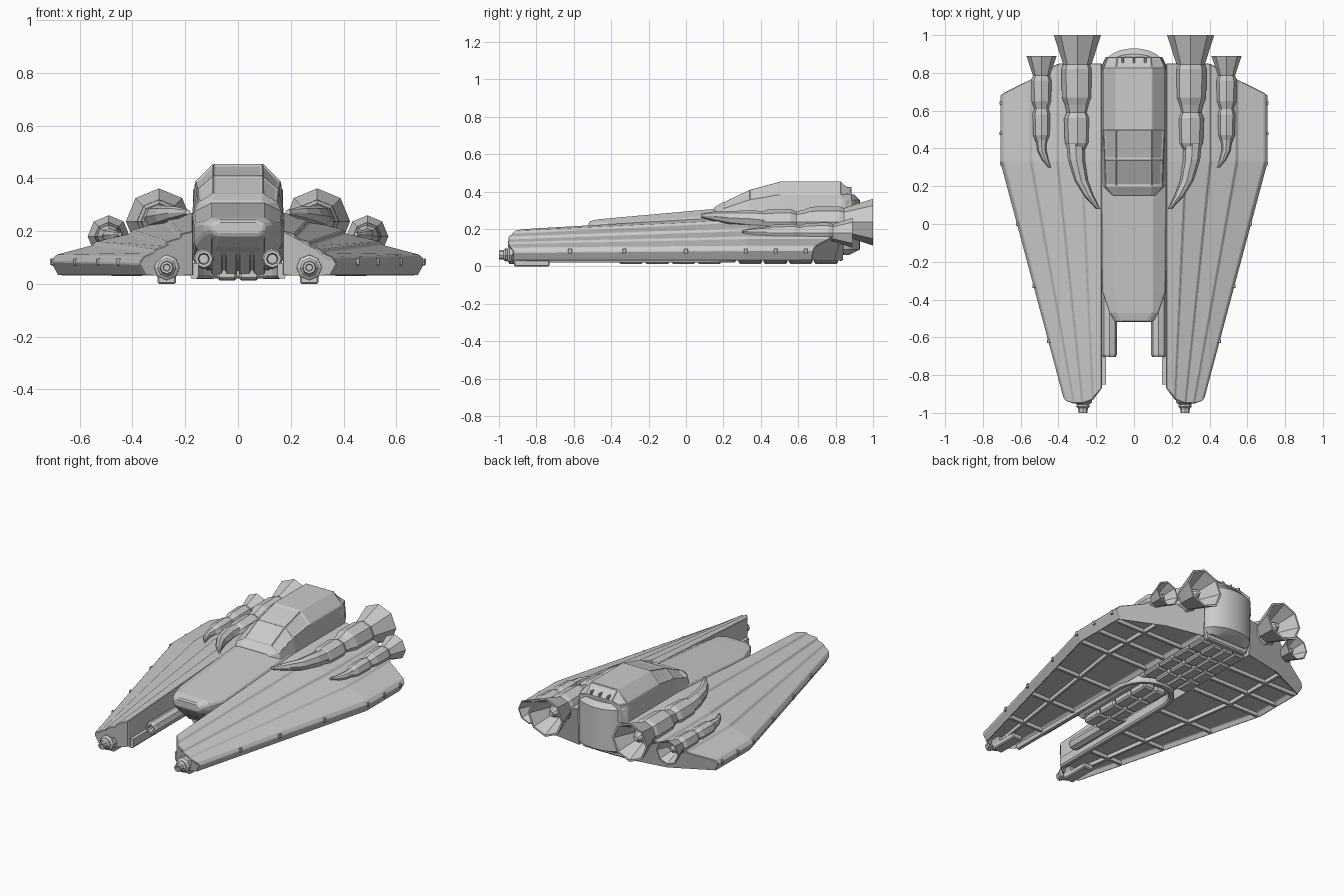
import bpy, bmesh, math

if "Cube" in bpy.data.objects:
    bpy.data.objects.remove(bpy.data.objects["Cube"])


def finish(name, bm, mirror=False, bevel=0.0):
    bmesh.ops.recalc_face_normals(bm, faces=bm.faces[:])
    me = bpy.data.meshes.new(name)
    bm.to_mesh(me)
    bm.free()
    ob = bpy.data.objects.new(name, me)
    bpy.context.collection.objects.link(ob)
    if mirror:
        ob.modifiers.new("mirror", 'MIRROR')
    if bevel:
        b = ob.modifiers.new("bevel", 'BEVEL')
        b.width, b.segments, b.limit_method = bevel, 1, 'ANGLE'
    return ob


def loft_bm(rings):
    """Skin closed rings of 3D points and cap both ends."""
    bm = bmesh.new()
    vs = [[bm.verts.new(p) for p in r] for r in rings]
    n = len(rings[0])
    for a, b in zip(vs, vs[1:]):
        for i in range(n):
            bm.faces.new((a[i], a[(i + 1) % n], b[(i + 1) % n], b[i]))
    bm.faces.new(vs[0])
    bm.faces.new(vs[-1][::-1])
    bmesh.ops.recalc_face_normals(bm, faces=bm.faces[:])
    return bm


def symmetric(y, half):
    return [(x, y, z) for x, z in half] + [(-x, y, z) for x, z in half[::-1]]


def tube(name, pts, n=8):
    """Mirrored skin of n-sided rings (x, y, z, radius) running along y."""
    rings = [[(x + r * math.sin(2 * math.pi * i / n), y, z + r * math.cos(2 * math.pi * i / n))
              for i in range(n)] for x, y, z, r in pts]
    return finish(name, loft_bm(rings), True)


def box(name, x0, x1, y0, y1, z0, z1, mirror=False, bevel=0.0):
    rings = [[(x0, y, z0), (x1, y, z0), (x1, y, z1), (x0, y, z1)] for y in (y0, y1)]
    return finish(name, loft_bm(rings), mirror, bevel)


# Wing: each line of the section runs from the tip (x, y, z) to the tail (x, y, z)
lines = [
    (.17, -.87, .03, .17, .84, .03), (.17, -.87, .20, .17, .85, .27),
    (.215, -.92, .19, .27, .85, .25), (.22, -.93, .175, .28, .85, .237),
    (.27, -.95, .16, .40, .85, .205), (.275, -.95, .145, .41, .845, .19),
    (.315, -.95, .13, .54, .775, .16), (.32, -.95, .12, .55, .765, .147),
    (.36, -.94, .10, .69, .695, .11), (.375, -.92, .075, .71, .68, .085),
    (.35, -.92, .03, .68, .67, .03), (.27, -.94, .03, .42, .79, .03)]
bm = loft_bm([[l[:3] for l in lines],
              [(l[3], .33, l[5]) for l in lines],
              [l[3:] for l in lines]])
under = [f for f in bm.faces if f.normal.z < -.9]
bmesh.ops.inset_region(bm, faces=under, thickness=.022, depth=-.025)
finish("wing", bm, True, .004)

# Ribs below the wing and small clips on its edge
for y in (-.62, -.33, 0, .32, .48, .64):
    xo = min(.35 + (y + .92) * .264, .68)
    box("wing_rib", .18, xo - .01, y - .008, y + .008, .032, .065, True)
    box("edge_clip", xo, xo + .032, y - .01, y + .01, .07, .097, True, .003)
rib = [[(x + dx, y, z) for dx, z in ((-.008, .032), (.008, .032), (.008, .065), (-.008, .065))]
       for x, y in ((.28, -.88), (.46, .33), (.46, .76))]
finish("long_rib", loft_bm(rib), True)

# Main hull with undercut nose: y, top width, top z, side width, upper z, lower z, belly width, belly z
hull = [(-.52, .07, .24, .10, .225, .20, .08, .185),
        (-.47, .10, .252, .13, .232, .19, .09, .14),
        (-.36, .10, .262, .167, .228, .15, .10, .05),
        (.20, .10, .312, .172, .27, .10, .12, .05),
        (.84, .10, .31, .172, .27, .10, .15, .03)]
finish("hull", loft_bm([symmetric(y, [(a, b), (c, d), (c, e), (f, g)])
                        for y, a, b, c, d, e, f, g in hull]), False, .008)

# Cabin with sunken window panes at front and rear
cabin = [(.15, .09, .315, .11, .305, .12, .27), (.20, .095, .345, .15, .312, .172, .25),
         (.34, .095, .412, .155, .36, .175, .25), (.50, .095, .455, .163, .387, .175, .25),
         (.83, .095, .455, .163, .387, .175, .25), (.885, .09, .405, .14, .39, .15, .28)]
bm = loft_bm([symmetric(y, [(a, b), (c, d), (e, f)]) for y, a, b, c, d, e, f in cabin])
panes = []
for f in bm.faces:
    c = f.calc_center_median()
    if f.normal.z > .2 and (.2 < c.y < .5 or c.y > .84) and c.z > .33:
        panes.append(f)
bmesh.ops.inset_individual(bm, faces=panes, thickness=.009, depth=-.007)
finish("cabin", bm, False, .004)
for x in (-.06, 0, .06):
    box("rear_window_bar", x - .006, x + .006, .845, .885, .395, .425, False, .003)

# Rounded stern
arc = [(.17 * math.cos(math.pi * i / 14), math.sin(math.pi * i / 14)) for i in range(15)]
rings = []
for z, s, d in ((.06, .88, .05), (.09, 1, .11), (.355, 1, .11), (.385, .9, .08)):
    rings.append([(x * s, .82 + d * t, z) for x, t in arc] + [(-.15 * s, .75, z), (.15 * s, .75, z)])
stern = finish("stern", loft_bm(rings))
bpy.context.view_layer.objects.active = stern
stern.select_set(True)
bpy.ops.object.shade_smooth_by_angle(angle=math.radians(30))


# Engines: one profile for both sizes, with hollow nozzle and centre ball
def engine(name, x, z, prof, r, y1, depth):
    prof = prof + [(y1, r), (y1, r * .9), (y1 - depth, r * .45), (y1 - depth, r * .3),
                   (y1 - depth * .7, r * .28), (y1 - depth * .45, r * .12)]
    tube(name, [(x, y, z, q) for y, q in prof])


engine("main_engine", .30, .237,
       [(.39, .045), (.43, .066), (.56, .07), (.59, .056), (.63, .066), (.67, .082),
        (.82, .084), (.845, .075)], .125, 1.0, .13)
engine("side_engine", .49, .18,
       [(.43, .028), (.47, .044), (.58, .047), (.61, .038), (.65, .052),
        (.76, .055), (.785, .045)], .08, .89, .085)
tube("main_engine_pipe", [(.31, .44, .245, .05), (.305, .34, .255, .045), (.28, .23, .26, .036),
                          (.24, .15, .268, .026), (.19, .08, .272, .01)])
tube("side_engine_pipe", [(.49, .46, .185, .03), (.488, .39, .185, .024), (.47, .34, .185, .018),
                          (.447, .30, .188, .007)])

# Guns under the nose and at the wing tips
tube("nose_gun", [(.13, y, .095, r) for y, r in
                  ((-.25, .04), (-.69, .04), (-.705, .033), (-.705, .022), (-.66, .018))])
tube("tip_cannon", [(.27, y, .062, r) for y, r in
                    ((-.85, .05), (-.945, .048), (-.955, .032), (-.965, .036), (-.975, .026),
                     (-1.0, .024), (-1.0, .014), (-.975, .012))])
box("tip_skid", .235, .305, -.92, -.73, 0, .035, True, .006)

# Arched rail below, open to the front
path = [(.165, -.85, 1, 0), (.165, -.3, 1, 0)]
path += [(.165 * math.cos(a), .08 + .17 * math.sin(a), math.cos(a), math.sin(a))
         for a in [math.pi / 2 * i / 6 for i in range(7)]]
path += [(-x, y, -u, v) for x, y, u, v in path[-2::-1]]
rail = [[(x + u * s, y + v * s, z) for s, z in
         ((-.016, .03), (-.008, .02), (.012, .02), (.016, .03), (.016, .08), (-.016, .08))]
        for x, y, u, v in path]
finish("belly_rail", loft_bm(rail))

# Belly panels in two grids
for i in range(4):
    y = .28 + i * .135
    box("rear_belly_panel", .004, .078, y, y + .127, .012, .06, True, .01)
    box("rear_belly_side_panel", .086, .165, y, y + .127, .018, .07, True, .01)
for i in range(4):
    y = -.36 + i * .14
    box("nose_belly_panel", .004, .08, y, y + .132, .014, .08, True, .01)
for x in (.0, .055):
    bar = [[(x + .004, y, z), (x + .047, y, z), (x + .047, y + .05, z + .02), (x + .004, y + .05, z + .02)]
           for y, z in ((-.505, .175), (-.355, .035))]
    finish("chin_panel", loft_bm(bar), True, .004)
